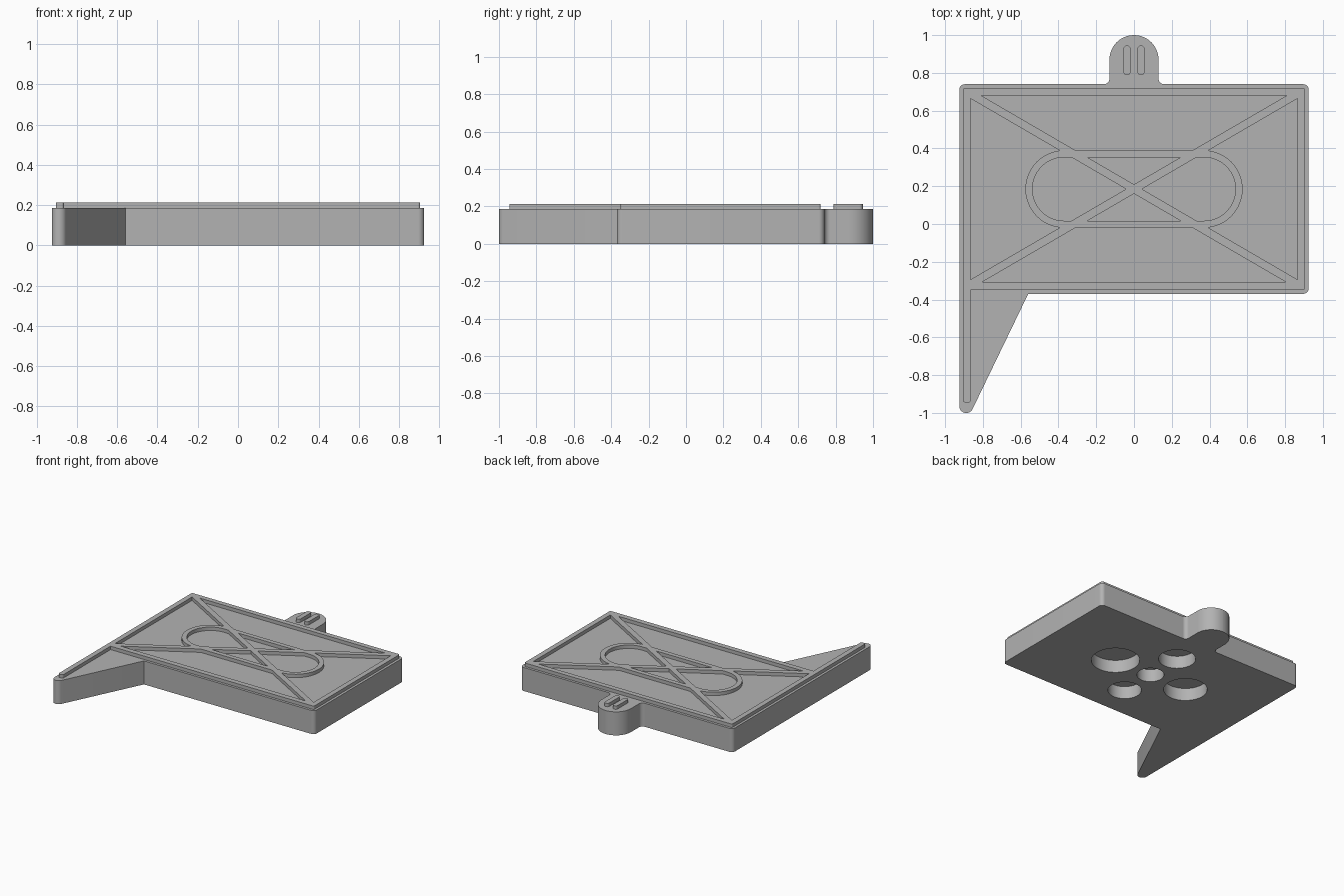
import bpy, bmesh, math
from mathutils import Vector

if "Cube" in bpy.data.objects:
    bpy.data.objects.remove(bpy.data.objects["Cube"], do_unlink=True)

GREY = (0.45, 0.45, 0.45, 1)
mat = bpy.data.materials.new("plain_grey")
mat.use_nodes = True
mat.diffuse_color = GREY
mat.node_tree.nodes["Principled BSDF"].inputs["Base Color"].default_value = GREY

BASE_TOP, RIB_TOP = 0.185, 0.212
MID_Y = 0.185          # centre of the rib pattern
RIB = 0.04             # rib width


def rounded(corners, steps=12):
    """Outline with each (x, y, radius) corner replaced by an arc."""
    out = []
    for i, (x, y, r) in enumerate(corners):
        p = Vector((x, y))
        if r == 0:
            out.append(p)
            continue
        a = (Vector(corners[i - 1][:2]) - p).normalized()
        b = (Vector(corners[(i + 1) % len(corners)][:2]) - p).normalized()
        half = a.angle(b) / 2
        centre = p + (a + b).normalized() * r / math.sin(half)
        start = p + a * r / math.tan(half) - centre
        turn = math.pi - 2 * half
        if a.x * b.y - a.y * b.x > 0:
            turn = -turn
        for k in range(steps + 1):
            t = turn * k / steps
            c, s = math.cos(t), math.sin(t)
            out.append(centre + Vector((start.x * c - start.y * s,
                                        start.x * s + start.y * c)))
    return out


def prism(name, outline, z0, z1):
    bm = bmesh.new()
    bm.faces.new([bm.verts.new((p[0], p[1], z0)) for p in outline])
    bmesh.ops.remove_doubles(bm, verts=bm.verts[:], dist=0.0002)
    ext = bmesh.ops.extrude_face_region(bm, geom=bm.faces[:])
    top = [g for g in ext["geom"] if isinstance(g, bmesh.types.BMVert)]
    bmesh.ops.translate(bm, verts=top, vec=(0, 0, z1 - z0))
    bmesh.ops.recalc_face_normals(bm, faces=bm.faces[:])
    mesh = bpy.data.meshes.new(name)
    bm.to_mesh(mesh)
    bm.free()
    mesh.materials.append(mat)
    ob = bpy.data.objects.new(name, mesh)
    bpy.context.collection.objects.link(ob)
    return ob


def box_outline(x0, x1, y0, y1, r=0):
    return rounded([(x0, y0, r), (x1, y0, r), (x1, y1, r), (x0, y1, r)])


def select(ob):
    bpy.ops.object.select_all(action='DESELECT')
    ob.select_set(True)
    bpy.context.view_layer.objects.active = ob


def combine(ob, other, operation):
    mod = ob.modifiers.new("combine", 'BOOLEAN')
    mod.operation, mod.solver, mod.object = operation, 'EXACT', other
    select(ob)
    bpy.ops.object.modifier_apply(modifier=mod.name)
    bpy.data.objects.remove(other, do_unlink=True)


def rib(outline, name="rib"):
    return prism(name, outline, BASE_TOP - 0.01, RIB_TOP)


# Base plate with hanging tab and pointed tail
base = prism("base_plate", rounded([
    (0.925, -0.37, 0.03), (0.925, 0.74, 0.03),
    (0.13, 0.74, 0.03), (0.13, 1.0, 0.1299),
    (-0.13, 1.0, 0.1299), (-0.13, 0.74, 0.03),
    (-0.925, 0.74, 0.03), (-0.925, -1.125, 0.037), (-0.56, -0.37, 0)]), 0, BASE_TOP)

# Five round blind pockets underneath
for dx, dy, r in [(0.33, 0, 0.175), (-0.33, 0, 0.158), (0, 0, 0.098),
                  (0, 0.3, 0.134), (0, -0.29, 0.121)]:
    circle = [(dx + r * math.cos(k * math.tau / 48),
               MID_Y + dy + r * math.sin(k * math.tau / 48)) for k in range(48)]
    combine(base, prism("pocket", circle, -0.05, 0.1), 'DIFFERENCE')

# Oval loop in the middle of the rib pattern
def oval(r):
    return box_outline(-0.37 - r, 0.37 + r, MID_Y - r, MID_Y + r, r - 0.0001)

ribs = rib(oval(0.205), "raised_ribs")
combine(ribs, prism("oval_inside", oval(0.168), 0, 1), 'DIFFERENCE')

# Border frame, with its right side running down the tail
frame = rib(rounded([(0.905, -0.35, 0.012), (0.905, 0.72, 0.012),
                     (-0.905, 0.72, 0.012), (-0.905, -0.945, 0.012),
                     (-0.865, -0.945, 0.012), (-0.865, -0.35, 0)]))
combine(frame, prism("frame_inside", box_outline(-0.865, 0.865, -0.308, 0.68), 0, 1),
        'DIFFERENCE')
combine(ribs, frame, 'UNION')

# Two crossing diagonals
for side in (1, -1):
    end = Vector((0.885, 0.515 * side))
    across = Vector((-end.y, end.x)).normalized() * RIB * 0.53
    mid = Vector((0, MID_Y))
    combine(ribs, rib([mid - end - across, mid + end - across,
                       mid + end + across, mid - end + across]), 'UNION')

# Two short bars on the tab
bars = [rib(box_outline(x - 0.019, x + 0.019, 0.788, 0.945, 0.0189), name)
        for x, name in ((0.037, "left_tab_bar"), (-0.037, "right_tab_bar"))]

for ob in [base, ribs] + bars:
    select(ob)
    bpy.ops.object.shade_smooth_by_angle(angle=math.radians(30))
